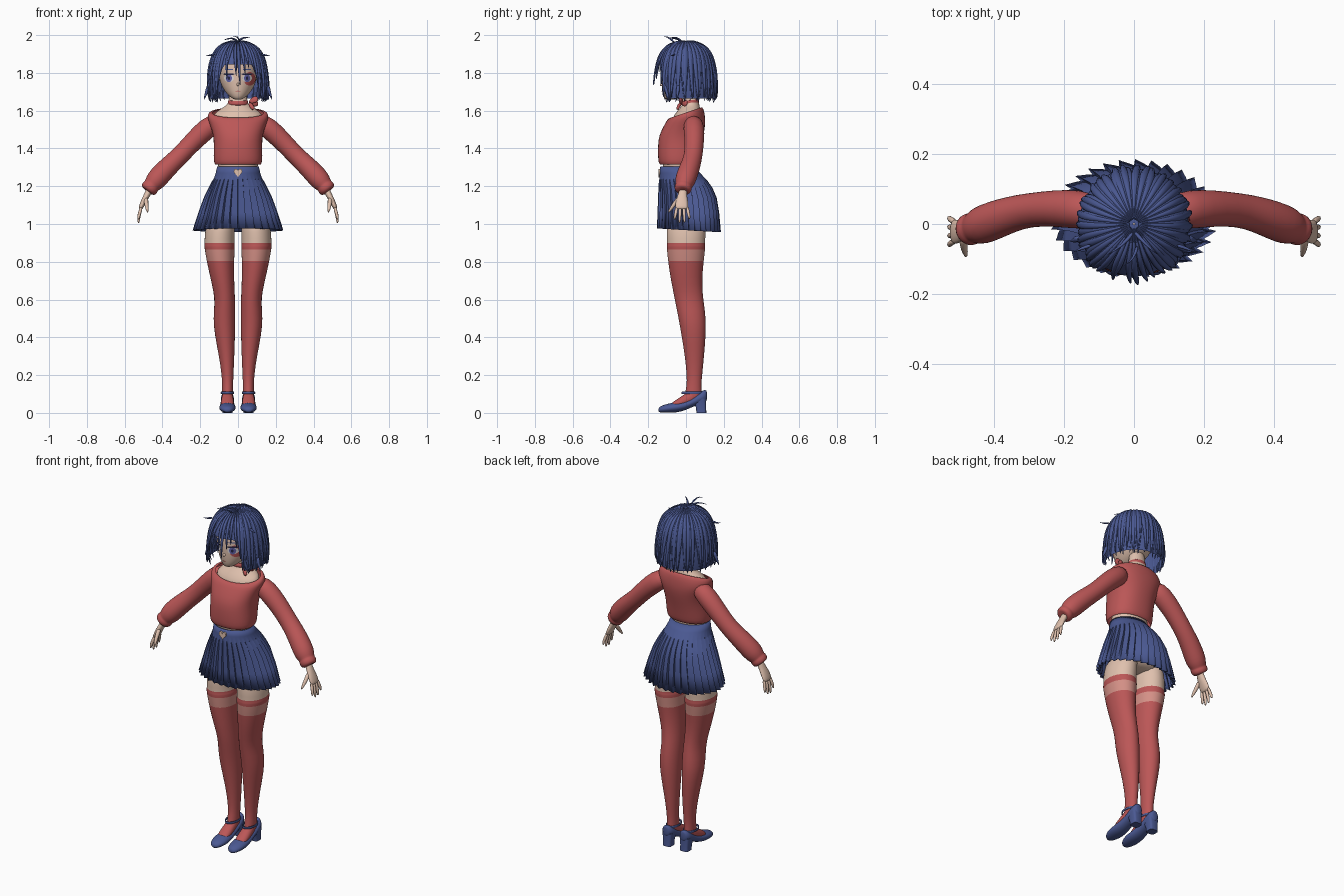
import bpy, bmesh, math, random
from mathutils import Vector as V

random.seed(4)

def material(name, rgb):
    m = bpy.data.materials.new(name)
    m.diffuse_color = (*rgb, 1)
    return m

BLUE = material("navy blue", (0.07, 0.10, 0.29))
RED = material("coral red", (0.50, 0.095, 0.095))
PINK = material("sheer pink", (0.66, 0.28, 0.24))
SKIN = material("skin", (0.74, 0.53, 0.42))
DARK = material("dark outline", (0.02, 0.02, 0.06))
WHITE = material("eye white", (0.75, 0.72, 0.72))
IRIS = material("violet iris", (0.13, 0.13, 0.42))

# ---------- helpers ----------
def build(name, strips, mats, pick=None, caps=True, sub=1, mirror=False, solid=0, sharp=40):
    """Skin each strip (a list of closed point rings) into one object."""
    bm = bmesh.new()
    for rings in strips:
        vs = [[bm.verts.new(p) for p in r] for r in rings]
        for a, b in zip(vs, vs[1:]):
            n = len(a)
            for i in range(n):
                bm.faces.new((a[i], a[(i + 1) % n], b[(i + 1) % n], b[i]))
        if caps:
            bm.faces.new(vs[0][::-1])
            bm.faces.new(vs[-1])
    bmesh.ops.recalc_face_normals(bm, faces=bm.faces)
    if pick:
        for f in bm.faces:
            f.material_index = pick(f.calc_center_median())
    me = bpy.data.meshes.new(name)
    bm.to_mesh(me)
    bm.free()
    for m in mats:
        me.materials.append(m)
    me.shade_smooth()
    if not sub:
        me.set_sharp_from_angle(angle=math.radians(sharp))
    ob = bpy.data.objects.new(name, me)
    bpy.context.collection.objects.link(ob)
    if mirror:
        ob.modifiers.new("mirror", 'MIRROR').use_mirror_merge = False
    if solid:
        ob.modifiers.new("thickness", 'SOLIDIFY').thickness = solid
    if sub:
        s = ob.modifiers.new("smooth", 'SUBSURF')
        s.levels = s.render_levels = sub
    return ob

def ring(z, rx, yf, yb, cx=0, tilt=0, e=2.0, n=28):
    """Horizontal oval from front yf to back yb, tilted up towards the back."""
    pts = []
    for i in range(n):
        a = 2 * math.pi * i / n
        c, s = math.cos(a), math.sin(a)
        x = rx * math.copysign(abs(c) ** (2 / e), c)
        y = (yf + yb) / 2 + (yb - yf) / 2 * math.copysign(abs(s) ** (2 / e), s)
        pts.append(V((cx + x, y, z + tilt * y)))
    return pts

def section(y, hw, zb, zt, cx=0.056, n=16):
    """Vertical oval cross-section used along the foot."""
    return [V((cx + hw * math.cos(a), y, (zb + zt) / 2 + (zt - zb) / 2 * math.sin(a)))
            for a in (2 * math.pi * i / n for i in range(n))]

def tube(pts, n=12, ref=(0, 1, 0)):
    """Rings round a path of (x, y, z, radius along ref, other radius)."""
    ps = [V(p[:3]) for p in pts]
    out = []
    for i, p in enumerate(pts):
        t = (ps[min(i + 1, len(ps) - 1)] - ps[max(i - 1, 0)]).normalized()
        u = (V(ref) - t * t.dot(V(ref))).normalized()
        v = t.cross(u)
        out.append([ps[i] + u * p[3] * math.cos(a) + v * p[-1] * math.sin(a)
                    for a in (2 * math.pi * k / n for k in range(n))])
    return out

def lerp(table, k):
    for a, b in zip(table, table[1:]):
        if k <= b[0]:
            f = max(0, (k - a[0]) / (b[0] - a[0]))
            return [p + (q - p) * f for p, q in zip(a, b)]
    return list(table[-1])

# ---------- head, neck, waist ----------
HEAD = [(1.658, .018, -.105, -.07), (1.668, .036, -.116, -.03), (1.69, .062, -.124, .03),
        (1.73, .088, -.129, .09), (1.78, .104, -.13, .12), (1.85, .11, -.13, .125),
        (1.91, .095, -.11, .10), (1.945, .05, -.06, .05)]
build("head", [[ring(*r) for r in HEAD]], [SKIN])
build("nose", [tube([(0, -.115, 1.752, .006, .006), (0, -.128, 1.738, .009, .008), (0, -.137, 1.731, .004, .004)],
                    8, (1, 0, 0))], [SKIN])
NECK = [(1.54, .135, -.08, .075), (1.582, .132, -.075, .075), (1.607, .092, -.045, .075),
        (1.628, .056, -.018, .07), (1.655, .047, -.015, .062), (1.73, .046, -.015, .062)]
build("neck_and_shoulders", [[ring(*r, tilt=.3 if r[0] < 1.6 else .1) for r in NECK]], [SKIN])
build("midriff", [[ring(1.26, .105, -.12, .04), ring(1.31, .106, -.125, .045), ring(1.37, .108, -.12, .05)]], [SKIN])

# ---------- painted face, laid on the head surface ----------
def plate(name, outline, mat, off):
    def place(x, z):
        _, rx, yf, yb = lerp(HEAD, z)
        return V((x, (yf + yb) / 2 - (yb - yf) / 2 * math.sqrt(max(0, 1 - (x / rx) ** 2)) - off, z))
    cx, cz = (sum(p[k] for p in outline) / len(outline) for k in (0, 1))
    rings = [[place(cx + (x - cx) * k, cz + (z - cz) * k) for x, z in outline] for k in (1, .6, .1)]
    build(name, [rings], [mat], sub=0)

def oval(cx, cz, rx, rz, n=18):
    return [(cx + rx * math.cos(2 * math.pi * i / n), cz + rz * math.sin(2 * math.pi * i / n)) for i in range(n)]

plate("red_eye_patch", oval(.062, 1.768, .031, .036), RED, .002)
for side, tag in ((-1, "right"), (1, "left")):
    x = side * .048
    plate(tag + "_eye_white", oval(x, 1.772, .026, .021), WHITE, .0035)
    plate(tag + "_iris", oval(x, 1.772, .016, .021), IRIS, .005)
    plate(tag + "_pupil", oval(x, 1.772, .006, .010), DARK, .0065)
    plate(tag + "_lashes", oval(x, 1.793, .029, .005), DARK, .006)
    plate(tag + "_brow", oval(x, 1.818, .024, .003), BLUE, .004)
plate("mouth", oval(0, 1.703, .013, .0025), RED, .004)

# ---------- hair ----------
SCALP = [(0, 0, 1.968), (.15, .3, 1.964), (.3, .56, 1.946), (.42, .74, 1.915), (.55, .88, 1.87),
         (.7, .96, 1.80), (.85, 1, 1.72), (.93, .99, 1.68), (1.05, .93, 1.635)]

def scalp(az, s, off=0):
    _, r, z = lerp(SCALP, s)
    ry = .171 if math.cos(az) > 0 else .166
    k = off * min(1, 2 * r)
    return V((math.sin(az) * (.164 * r + k), -math.cos(az) * (ry * r + k), z + off * (1 - r)))

def hem(az):
    d = abs(math.degrees(math.atan2(math.sin(az), math.cos(az))))
    return .60 + .36 * min(1, max(0, (d - 34) / 14))

AZ = [2 * math.pi * i / 60 for i in range(60)]
build("hair_cap", [[[scalp(a, hem(a) * (j + .1) / 12, -.006) for a in AZ] for j in range(13)]], [BLUE], caps=False)

def lock(az, w, end, lift=.01, drift=0, flick=0, start=.03, n=11):
    rings = []
    for j in range(n):
        f = j / (n - 1)
        s = start + (end - start) * f
        a = az + drift * f * f
        k = w * (1 if f < .55 else max(.03, (1 - f) / .45) ** .6)
        o = flick * max(0, f - .7) / .3
        rings.append([scalp(a - k, s, o - .002), scalp(a, s, o + lift * (.3 + .7 * k / w)),
                      scalp(a + k, s, o - .002), scalp(a, s, o - .007)])
    return rings

R = math.radians
locks = []
for i in range(27):                                   # outer and under layers, sides and back
    d = 46 + 268 * i / 26
    locks.append(lock(R(d), R(7.5), random.uniform(.96, 1.02), random.uniform(.009, .014),
                      R(random.uniform(-6, 6)), random.uniform(-.004, .008)))
    locks.append(lock(R(d + 5), R(6.5), random.uniform(.99, 1.04), .006, R(random.uniform(-8, 8)), -.008))
for d, end, drift in ((0, .83, 4), (-9, .74, 6), (9, .72, 5), (-18, .66, -5), (18, .66, 4), (-27, .77, 6),
                      (27, .70, 7), (-35, .84, -5), (35, .82, 6), (-42, .95, -3), (42, .95, 4)):
    locks.append(lock(R(d), R(6.5), end, .012, R(drift), .004))        # fringe
build("hair_locks", locks, [BLUE], sub=1)
wisps = [[(0, -.02, 1.965, .008), (.025, -.05, 1.99, .006), (.07, -.09, 1.985, .001)],
         [(0, -.02, 1.965, .008), (-.03, -.06, 1.99, .006), (-.08, -.09, 1.972, .001)],
         [(.01, -.06, 1.96, .008), (.0, -.10, 1.996, .004), (-.03, -.12, 1.99, .001)]]
for sx in (-1, 1):
    wisps += [[(sx * .12, -.06, 1.90, .008), (sx * .152, -.07, 1.89, .005), (sx * .172, -.08, 1.895, .001)],
              [(sx * .155, -.04, 1.74, .014), (sx * .168, -.045, 1.69, .01), (sx * .182, -.05, 1.655, .001)],
              [(sx * .11, -.115, 1.75, .012), (sx * .125, -.10, 1.69, .01), (sx * .135, -.09, 1.645, .001)]]
build("hair_wisps", [tube(w, 6, (.3, 1, .2)) for w in wisps], [BLUE])

# ---------- choker and bow ----------
build("choker", [[ring(1.63, .054, -.024, .068, tilt=.1), ring(1.642, .055, -.026, .07, tilt=.1),
                  ring(1.655, .051, -.021, .066, tilt=.1)]], [RED], caps=False, solid=.004)
bow = [[(.058, -.02, 1.64, .008), (.085, -.03, 1.66, .022), (.108, -.028, 1.665, .015)],
       [(.062, -.02, 1.64, .008), (.085, -.005, 1.638, .022), (.108, .005, 1.64, .014)],
       [(.06, -.025, 1.64, .01), (.07, -.04, 1.625, .012), (.085, -.045, 1.605, .012)]]
build("neck_bow", [tube([(*p, .009) for p in b], 10, (0, .3, 1)) for b in bow], [RED])

# ---------- sweater ----------
TORSO = [(1.315, .121, -.138, .052), (1.325, .128, -.146, .062), (1.36, .13, -.149, .068), (1.42, .128, -.149, .08),
         (1.47, .131, -.143, .093), (1.52, .147, -.118, .102), (1.555, .16, -.098, .102)]
body = [ring(*r, e=2.3) for r in TORSO]
body += [ring(1.578, .163, -.09, .098, tilt=.22), ring(1.592, .15, -.083, .086, tilt=.34),
         ring(1.588, .137, -.077, .078, tilt=.34)]
build("sweater_body", [body], [RED], caps=False)
SLEEVE = [(.10, .035, 1.55, .045), (.158, .042, 1.512, .058), (.23, .045, 1.445, .052), (.30, .04, 1.368, .049),
          (.35, .028, 1.322, .052), (.40, .01, 1.272, .056), (.435, -.004, 1.232, .056), (.452, -.01, 1.21, .047),
          (.458, -.012, 1.203, .043), (.464, -.014, 1.195, .048), (.478, -.019, 1.175, .044), (.479, -.019, 1.174, .02)]
build("sleeves", [tube(SLEEVE, 18)], [RED], mirror=True)

# ---------- hands ----------
hand = [tube([(.46, -.012, 1.20, .022, .02), (.478, -.018, 1.16, .022, .017), (.497, -.022, 1.125, .034, .016),
              (.514, -.022, 1.088, .037, .013), (.518, -.022, 1.078, .03, .008)])]
for i, tip in enumerate((1.022, 1.004, 1.006, 1.025)):
    y = -.048 + .018 * i
    yt = -.06 + .026 * i
    hand.append(tube([(.51, y, 1.095, .009), (.522, (y + yt) / 2, 1.055, .0095),
                      (.527, yt, tip + .012, .0075), (.526, yt, tip, .003)], 8))
hand.append(tube([(.487, -.035, 1.14, .014), (.486, -.06, 1.108, .012), (.481, -.082, 1.078, .009),
                  (.478, -.094, 1.06, .003)], 8, (1, 0, 0)))
build("hands", hand, [SKIN], mirror=True)

# ---------- pleated skirt ----------
SKIRT = [(1.305, .11, -.136, .048, 0), (1.27, .118, -.139, .075, 0), (1.238, .129, -.141, .105, 0),
         (1.232, .133, -.142, .11, .03), (1.19, .154, -.143, .138, .05), (1.14, .176, -.144, .158, .07),
         (1.06, .203, -.145, .17, .09), (.968, .23, -.147, .178, .11)]
pleated = []
for z, rx, yf, yb, amp in SKIRT:
    pts = []
    for i in range(32 * 4):
        saw = (0, .35, .7, 1)[i % 4]
        a = 2 * math.pi * (i // 4 + (0, .35, .7, .93)[i % 4]) / 32
        k = 1 + amp * (saw - .6)
        y = (yf + yb) / 2 + (yb - yf) / 2 * math.sin(a) * k
        pts.append(V((rx * math.cos(a) * k, y, z - (.06 * y if z < 1 else 0))))
    pleated.append(pts)
build("pleated_skirt", [pleated], [BLUE], caps=False, sub=0, solid=.004, sharp=30)
heart = []
for y in (-.138, -.1465):
    heart.append([V((.0016 * 16 * math.sin(t) ** 3 * .9, y, 1.273 + .0016 * (
        13 * math.cos(t) - 5 * math.cos(2 * t) - 2 * math.cos(3 * t) - math.cos(4 * t))))
        for t in (2 * math.pi * i / 28 for i in range(28))])
build("waistband_heart", [heart], [SKIN], sub=0)

# ---------- legs with stockings ----------
build("hips", [[ring(.985, .10, -.05, .08), ring(1.02, .165, -.10, .125), ring(1.10, .155, -.11, .125),
                ring(1.2, .12, -.11, .08)]], [SKIN])
LEG = [(1.06, .07, -.10, .115, .085), (.95, .081, -.105, .105, .098), (.889, .079, -.101, .101, .098),
       (.886, .082, -.104, .104, .098), (.872, .081, -.103, .103, .097), (.81, .074, -.097, .096, .094),
       (.72, .064, -.084, .086, .084), (.64, .056, -.068, .088, .073), (.58, .055, -.056, .096, .069),
       (.5, .059, -.04, .106, .073), (.42, .055, -.026, .106, .07), (.3, .041, -.006, .096, .06),
       (.2, .031, .004, .086, .055), (.14, .029, .004, .08, .055), (.09, .03, -.01, .085, .055), (.06, .026, 0, .08, .055)]
build("legs_and_stockings", [[ring(*r, n=20) for r in LEG]], [SKIN, RED, PINK],
      pick=lambda c: 0 if c.z > .888 else 2 if .81 < c.z < .872 else 1, mirror=True)
FOOT = [(-.085, .025, .02, .048), (-.05, .036, .02, .071), (-.01, .034, .03, .098), (.03, .03, .04, .125), (.06, .025, .05, .13)]
build("stocking_feet", [[section(*f) for f in FOOT]], [RED], mirror=True)

# ---------- heeled strap shoes ----------
SHOE = [(-.147, .012, .006, .022), (-.138, .026, .002, .034), (-.115, .039, 0, .044), (-.075, .046, 0, .054),
        (-.03, .042, .004, .06), (.02, .036, .024, .072), (.06, .036, .042, .10), (.09, .034, .05, .122),
        (.106, .024, .056, .122), (.111, .012, .07, .115)]
build("shoes", [[section(*s) for s in SHOE]], [BLUE], mirror=True)
build("shoe_heels", [[ring(0, .026, .056, .108, .056, e=4, n=20), ring(.03, .026, .052, .106, .056, e=4, n=20),
                      ring(.075, .032, .035, .106, .056, e=4, n=20)]], [BLUE], sub=0, mirror=True)
build("shoe_straps", [[ring(z, .036, -.024, .09, .056, n=20) for z in (.099, .106, .113)]], [BLUE],
      caps=False, solid=.005, mirror=True)
